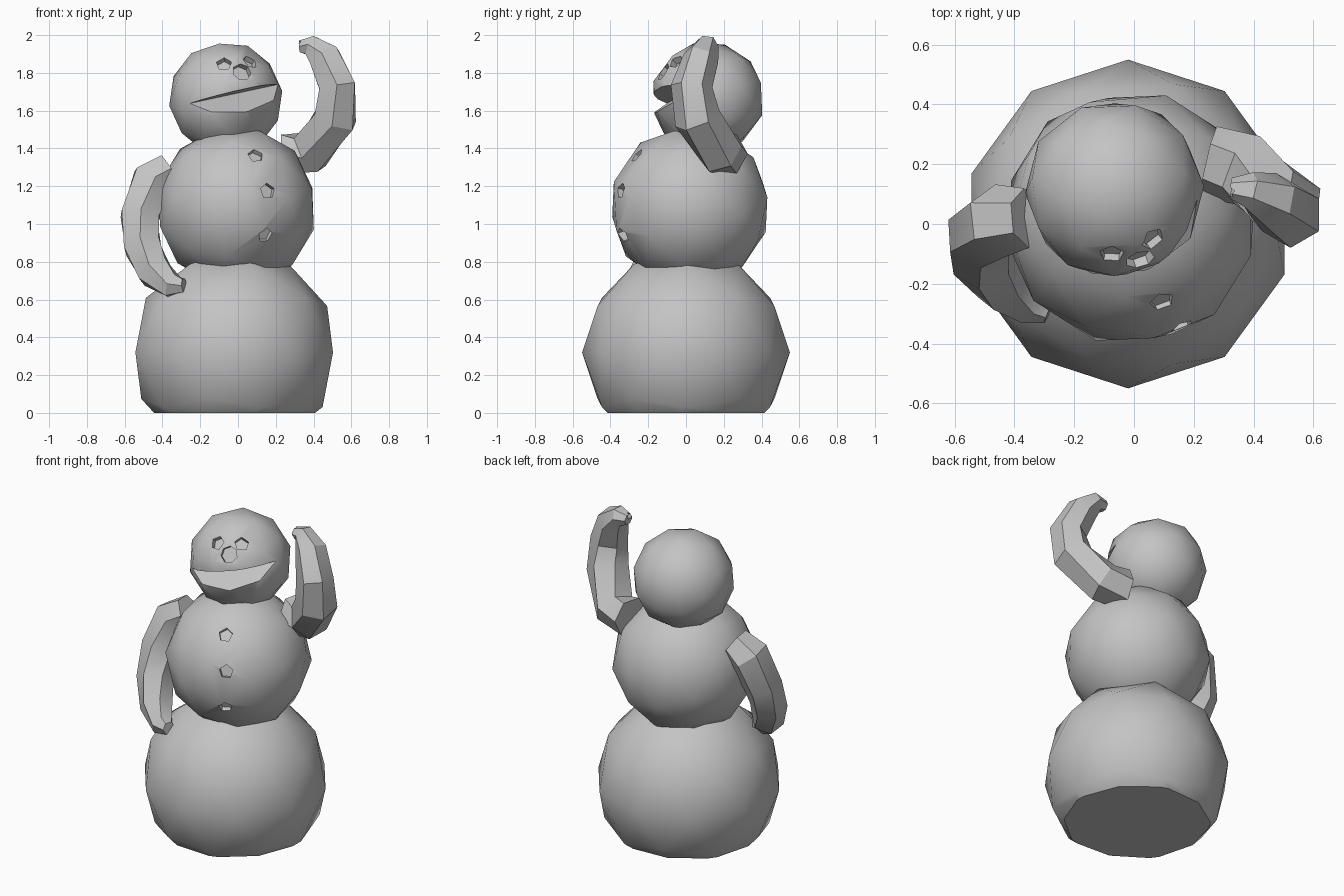
import bpy, bmesh, math
from mathutils import Vector, Euler

cube = bpy.data.objects.get("Cube")
if cube:
    bpy.data.objects.remove(cube, do_unlink=True)

grey = bpy.data.materials.new("snow_grey")
grey.use_nodes = True
grey.diffuse_color = (0.55, 0.55, 0.55, 1)
grey.node_tree.nodes["Principled BSDF"].inputs["Base Color"].default_value = (0.55, 0.55, 0.55, 1)


def to_object(name, bm):
    bmesh.ops.recalc_face_normals(bm, faces=bm.faces)
    mesh = bpy.data.meshes.new(name)
    bm.to_mesh(mesh)
    bm.free()
    mesh.materials.append(grey)
    obj = bpy.data.objects.new(name, mesh)
    bpy.context.collection.objects.link(obj)
    return obj


def activate(obj):
    bpy.ops.object.select_all(action='DESELECT')
    obj.select_set(True)
    bpy.context.view_layer.objects.active = obj


def cut(obj, cutter):
    cutter.hide_render = True
    activate(obj)
    mod = obj.modifiers.new("cut", 'BOOLEAN')
    mod.operation, mod.solver, mod.object = 'DIFFERENCE', 'EXACT', cutter
    bpy.ops.object.modifier_apply(modifier=mod.name)
    bpy.data.objects.remove(cutter, do_unlink=True)


def snowball(name, centre, radius, turn=(0, 0, 0)):
    bm = bmesh.new()
    bmesh.ops.create_icosphere(bm, subdivisions=2, radius=radius)
    bmesh.ops.rotate(bm, verts=bm.verts, matrix=Euler(turn).to_matrix())
    bmesh.ops.translate(bm, verts=bm.verts, vec=centre)
    return to_object(name, bm)


def plug(centre, direction, radius, depth, sides=5):
    bm = bmesh.new()
    bmesh.ops.create_cone(bm, cap_ends=True, segments=sides, radius1=radius,
                          radius2=radius, depth=depth)
    bmesh.ops.rotate(bm, verts=bm.verts,
                     matrix=direction.to_track_quat('Z', 'Y').to_matrix())
    bmesh.ops.translate(bm, verts=bm.verts, vec=centre)
    return to_object("pit_cutter", bm)


def pit(obj, centre, radius, x, z, size, sides=5):
    """Sink a small flat-bottomed pit into the front of a ball."""
    dx, dz = x - centre.x, z - centre.z
    n = Vector((dx, -math.sqrt(radius**2 - dx**2 - dz**2), dz)).normalized()
    cut(obj, plug(centre + n * radius, n, size, 0.1, sides))


def arm(name, path, sides=6):
    """Tapered, bent tube through (x, y, z, radius) stations."""
    pts = [Vector(p[:3]) for p in path]
    bm = bmesh.new()
    rings = []
    for i, p in enumerate(pts):
        t = (pts[min(i + 1, len(pts) - 1)] - pts[max(i - 1, 0)]).normalized()
        u = t.cross(Vector((0, 1, 0))).normalized()
        v = t.cross(u)
        angles = [math.tau * (k + 0.5) / sides for k in range(sides)]
        rings.append([bm.verts.new(p + path[i][3] * (u * math.cos(a) + v * math.sin(a)))
                      for a in angles])
    for a, b in zip(rings, rings[1:]):
        for k in range(sides):
            j = (k + 1) % sides
            bm.faces.new((a[k], a[j], b[j], b[k]))
    bm.faces.new(rings[0])
    bm.faces.new(rings[-1])
    return to_object(name, bm)


# Bottom ball, sliced flat on the ground
base = snowball("bottom_ball", (-0.02, 0, 0.32), 0.55)
bm = bmesh.new()
bm.from_mesh(base.data)
cutres = bmesh.ops.bisect_plane(bm, geom=bm.verts[:] + bm.edges[:] + bm.faces[:],
                                plane_co=(0, 0, 0), plane_no=(0, 0, 1), clear_inner=True)
bmesh.ops.holes_fill(bm, edges=[e for e in bm.edges if e.is_boundary])
bm.to_mesh(base.data)
bm.free()

# Middle ball with three sunken buttons
mid_c, mid_r = Vector((-0.01, 0.02, 1.09)), 0.43
middle = snowball("middle_ball", mid_c, mid_r, (0.3, 0.2, 0.4))
for x, z in ((0.1, 1.38), (0.165, 1.18), (0.15, 0.935)):
    pit(middle, mid_c, mid_r, x, z, 0.042)

# Head with an open wedge mouth, eyes and nose
head_c, head_r = Vector((-0.065, 0.115, 1.665)), 0.302
head = snowball("head", head_c, head_r, (0.2, -0.2, 0.35))
hinge = Vector((-0.015, -0.005, 1.69))
side = Vector((0.93, 0.37, 0.2)) * 0.6
corners = [hinge] + [hinge + (Vector((0.05, -0.16, z)) - hinge) * 2.5 for z in (1.72, 1.59)]
bm = bmesh.new()
for c in corners:
    for s in (-1, 1):
        bm.verts.new(c + side * s)
bmesh.ops.convex_hull(bm, input=bm.verts)
cut(head, to_object("mouth_cutter", bm))
for x, z, size, sides in ((-0.075, 1.86, 0.042, 5), (0.07, 1.87, 0.042, 5), (0.025, 1.813, 0.05, 7)):
    pit(head, head_c, head_r, x, z, size, sides)

# Raised left arm, with a small notch in the hand
left = arm("left_arm", [
    (0.25, 0.21, 1.37, 0.12), (0.38, 0.18, 1.38, 0.125), (0.515, 0.06, 1.56, 0.125),
    (0.525, 0.03, 1.73, 0.11), (0.46, 0.08, 1.88, 0.095),
    (0.385, 0.115, 1.945, 0.06), (0.325, 0.12, 1.94, 0.035)])
cut(left, plug(Vector((0.335, 0.11, 1.955)), Vector((-1, 0, 0.3)), 0.02, 0.07))

# Lowered right arm
right = arm("right_arm", [
    (-0.36, 0.02, 1.29, 0.1), (-0.45, 0.01, 1.23, 0.125), (-0.52, -0.04, 1.04, 0.115),
    (-0.505, -0.12, 0.88, 0.11), (-0.44, -0.2, 0.745, 0.1),
    (-0.345, -0.27, 0.67, 0.07), (-0.285, -0.295, 0.675, 0.04)])

# Soft shading on the balls, crisp edges on arms and cuts
for obj in (base, middle, head, left, right):
    activate(obj)
    bpy.ops.object.shade_smooth_by_angle(angle=math.radians(30))
